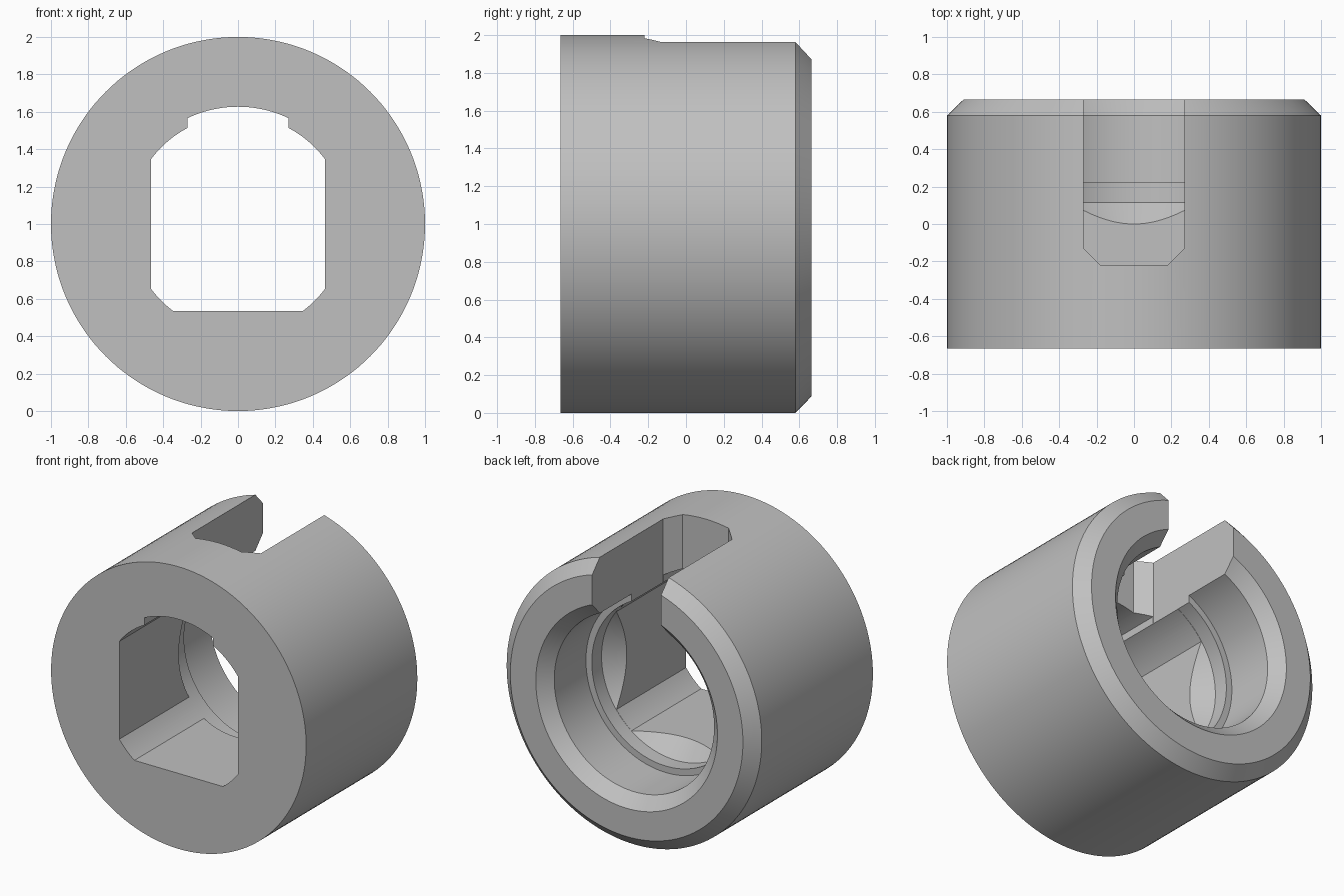
import bpy, bmesh
from math import sin, cos, asin, acos, pi, radians

cube = bpy.data.objects.get("Cube")
if cube:
    bpy.data.objects.remove(cube, do_unlink=True)

SEG = 144
HALF = 0.665      # half length along y
AXIS = 1.0        # height of the centre line
BORE, FLAT = 0.58, 0.465
SLOT = 0.27


def loft(name, rings):
    """Closed solid through matching rings of points, capped at both ends."""
    bm = bmesh.new()
    loops = [[bm.verts.new(p) for p in ring] for ring in rings]
    for a, b in zip(loops, loops[1:]):
        for i in range(len(a)):
            j = (i + 1) % len(a)
            bm.faces.new((a[i], a[j], b[j], b[i]))
    bm.faces.new(loops[0])
    bm.faces.new(loops[-1])
    bmesh.ops.recalc_face_normals(bm, faces=bm.faces)
    mesh = bpy.data.meshes.new(name)
    bm.to_mesh(mesh)
    bm.free()
    obj = bpy.data.objects.new(name, mesh)
    bpy.context.collection.objects.link(obj)
    return obj


def arc(radius, start, end, steps):
    return [(radius * cos(start + (end - start) * i / steps),
             radius * sin(start + (end - start) * i / steps)) for i in range(steps + 1)]


def ring_at(outline, y):
    return [(x, y, AXIS + z) for x, z in outline]


def lathe(name, profile):
    return loft(name, [ring_at(arc(r, 0, 2 * pi, SEG)[:-1], y) for r, y in profile])


def prism(name, outline, y0, y1):
    return loft(name, [ring_at(outline, y0), ring_at(outline, y1)])


# Outer sleeve with a chamfered back rim
sleeve = lathe("sleeve", [(1, -HALF), (1, 0.58), (0.912, HALF)])

# Round bore with flats on both sides and below
corner = acos(FLAT / BORE)
outline = arc(BORE, corner, pi - corner, 48)
outline += arc(BORE, pi + corner, 1.5 * pi - corner, 8)
outline += arc(BORE, 1.5 * pi + corner, 2 * pi - corner, 8)
bore = prism("bore_cutter", outline, -0.8, 0.15)

# Stepped counterbore with a tapered seat and a countersunk mouth
counterbore = lathe("counterbore_cutter", [
    (0.415, -0.05), (0.581, 0.116), (0.581, 0.225), (0.627, 0.225),
    (0.627, 0.58), (0.712, HALF), (0.762, 0.715)])

# Shallow keyway in the roof of the bore
key_half = SLOT - 0.0005
spread = asin(key_half / 0.627)
key = arc(0.627, pi / 2 - spread, pi / 2 + spread, 24) + [(-key_half, 0), (key_half, 0)]
keyway = prism("keyway_cutter", key, -0.8, 0)

# Open slot through the top wall with clipped inner corners
half_plan = [(0.18, -0.22), (SLOT, -0.13), (SLOT, 0.8)]
plan = half_plan + [(-x, y) for x, y in reversed(half_plan)]
slot = loft("slot_cutter", [[(x, y, z) for x, y in plan] for z in (AXIS, 2.3)])

# Cut the sleeve
bpy.context.view_layer.objects.active = sleeve
for cutter in (bore, counterbore, keyway, slot):
    cutter.hide_render = True
    mod = sleeve.modifiers.new(cutter.name, "BOOLEAN")
    mod.operation = "DIFFERENCE"
    mod.solver = "EXACT"
    mod.object = cutter
    bpy.ops.object.modifier_apply(modifier=mod.name)
    bpy.data.objects.remove(cutter, do_unlink=True)

# Plain grey finish
grey = bpy.data.materials.new("plain_grey")
grey.use_nodes = True
colour = (0.53, 0.53, 0.53, 1)
grey.diffuse_color = colour
grey.node_tree.nodes["Principled BSDF"].inputs["Base Color"].default_value = colour
sleeve.data.materials.clear()
sleeve.data.materials.append(grey)
for face in sleeve.data.polygons:
    face.material_index = 0

bpy.ops.object.select_all(action="DESELECT")
sleeve.select_set(True)
bpy.ops.object.shade_smooth_by_angle(angle=radians(25))
